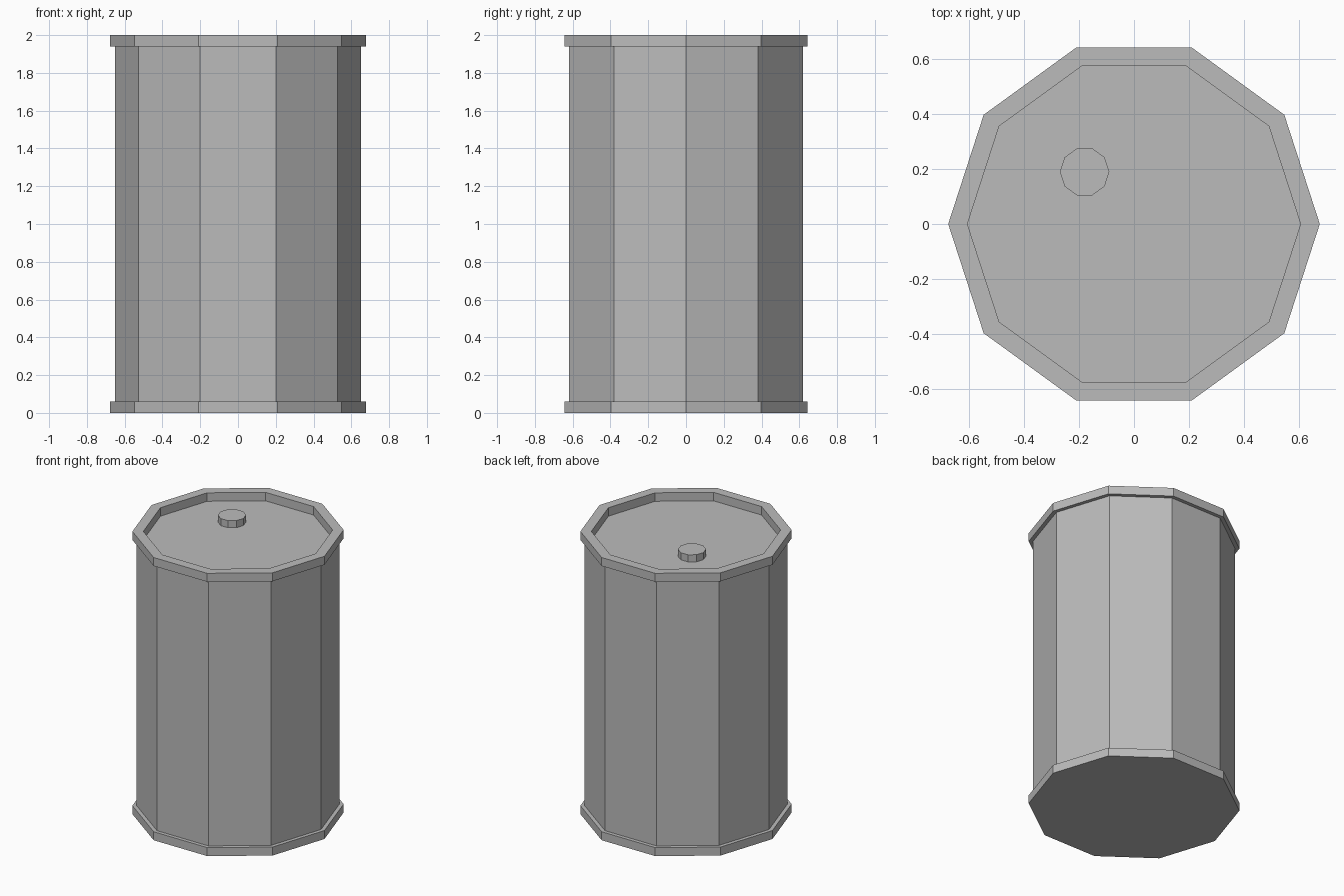
import bpy
from math import cos, sin, tau

cube = bpy.data.objects.get("Cube")
if cube:
    bpy.data.objects.remove(cube)

SIDES = 10

grey = bpy.data.materials.new("plain grey")
grey.use_nodes = True
colour = (0.5, 0.5, 0.5, 1)
grey.diffuse_color = colour
grey.node_tree.nodes["Principled BSDF"].inputs["Base Color"].default_value = colour


def lathe(name, profile, location=(0, 0, 0)):
    """Spin a (radius, height) profile into a flat-sided solid with capped ends."""
    verts = [(r * cos(tau * i / SIDES), r * sin(tau * i / SIDES), z)
             for r, z in profile for i in range(SIDES)]
    faces = [(k * SIDES + i, k * SIDES + (i + 1) % SIDES,
              (k + 1) * SIDES + (i + 1) % SIDES, (k + 1) * SIDES + i)
             for k in range(len(profile) - 1) for i in range(SIDES)]
    last = (len(profile) - 1) * SIDES
    faces.append(tuple(reversed(range(SIDES))))
    faces.append(tuple(range(last, last + SIDES)))
    mesh = bpy.data.meshes.new(name)
    mesh.from_pydata(verts, [], faces)
    mesh.materials.append(grey)
    obj = bpy.data.objects.new(name, mesh)
    obj.location = location
    bpy.context.collection.objects.link(obj)
    return obj


BODY, RIM, INNER = 0.65, 0.677, 0.607
RIM_HEIGHT, LID = 0.06, 1.94

# Drum shell with flared rims and a recessed lid
lathe("drum", [
    (RIM, 0), (RIM, RIM_HEIGHT), (BODY, RIM_HEIGHT),
    (BODY, 2 - RIM_HEIGHT), (RIM, 2 - RIM_HEIGHT), (RIM, 2),
    (INNER, 2), (INNER, LID),
])

# Filler cap on the lid
lathe("filler_cap", [(0.09, -0.01), (0.09, 0.05)], (-0.18, 0.19, LID))
